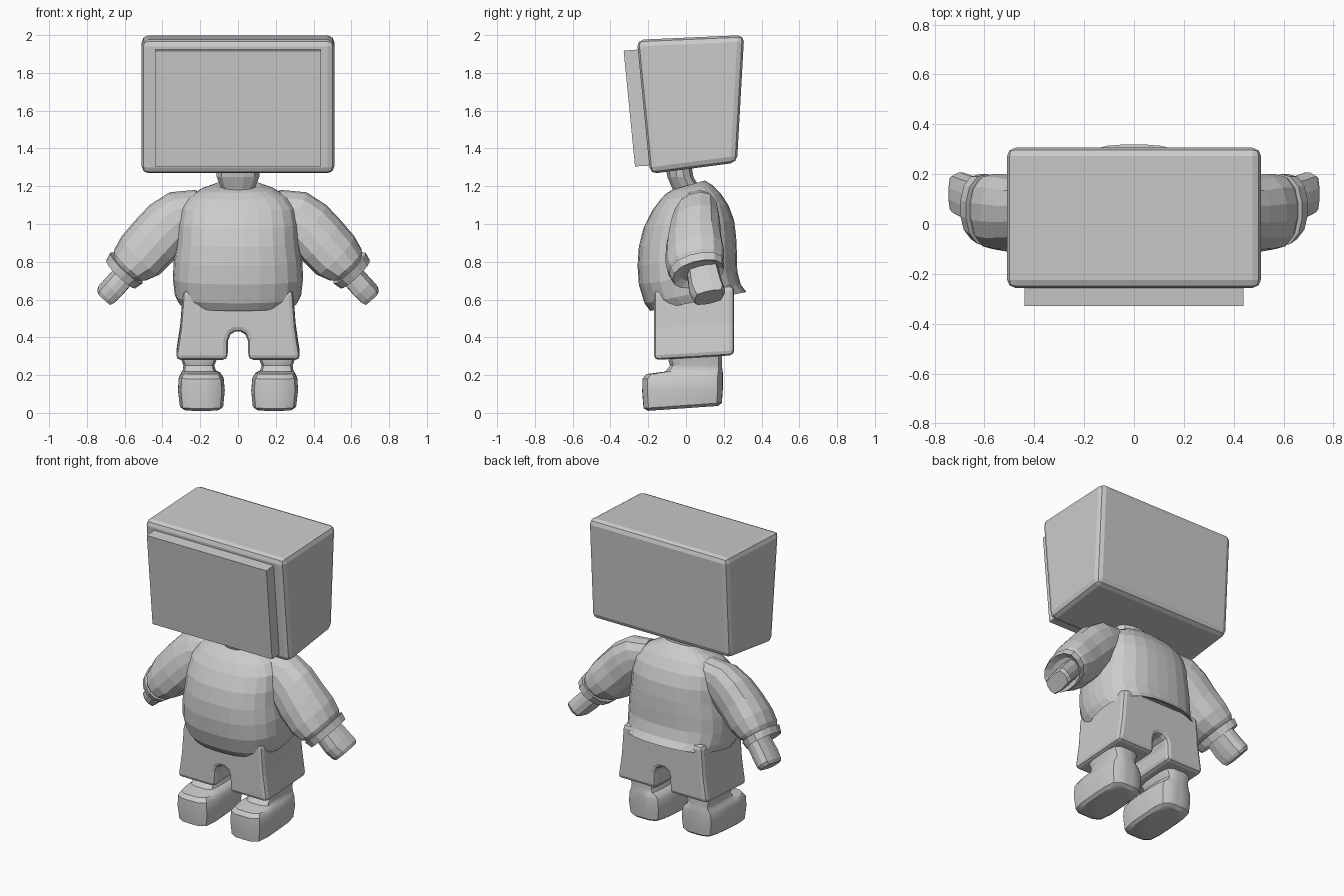
import bpy, bmesh, math
from mathutils import Vector

if "Cube" in bpy.data.objects:
    bpy.data.objects.remove(bpy.data.objects["Cube"], do_unlink=True)

grey = bpy.data.materials.new("light grey")
grey.use_nodes = True
COLOR = (0.6, 0.6, 0.6, 1)
grey.diffuse_color = COLOR
grey.node_tree.nodes["Principled BSDF"].inputs["Base Color"].default_value = COLOR


def finish(name, bm, smooth=None):
    bmesh.ops.recalc_face_normals(bm, faces=bm.faces)
    mesh = bpy.data.meshes.new(name)
    bm.to_mesh(mesh)
    bm.free()
    mesh.materials.append(grey)
    ob = bpy.data.objects.new(name, mesh)
    bpy.context.collection.objects.link(ob)
    if smooth:
        bpy.ops.object.select_all(action='DESELECT')
        ob.select_set(True)
        bpy.context.view_layer.objects.active = ob
        bpy.ops.object.shade_smooth_by_angle(angle=math.radians(smooth))
    return ob


def ring(center, u, v, power, sides):
    """Rounded-rectangle loop spanned by the half axes u and v."""
    pts = []
    for i in range(sides):
        a = math.tau * (i + 0.5) / sides
        c, s = math.cos(a), math.sin(a)
        k = (abs(c) ** power + abs(s) ** power) ** (-1 / power)
        pts.append(Vector(center) + Vector(u) * c * k + Vector(v) * s * k)
    return pts


def loft(name, rings, smooth=None):
    bm = bmesh.new()
    loops = [[bm.verts.new(p) for p in r] for r in rings]
    n = len(loops[0])
    for a, b in zip(loops, loops[1:]):
        for i in range(n):
            j = (i + 1) % n
            bm.faces.new((a[i], a[j], b[j], b[i]))
    bm.faces.new(loops[0][::-1])
    bm.faces.new(loops[-1])
    return finish(name, bm, smooth)


def prism(name, outline, offset, bevel=0, shear=0):
    """Extrude a closed outline by offset, then bevel the hard edges."""
    bm = bmesh.new()
    face = bm.faces.new([bm.verts.new(p) for p in outline])
    ext = bmesh.ops.extrude_face_region(bm, geom=[face])
    for v in ext["geom"]:
        if isinstance(v, bmesh.types.BMVert):
            v.co += Vector(offset)
    bmesh.ops.recalc_face_normals(bm, faces=bm.faces)
    for v in bm.verts:
        v.co.z += shear * v.co.y
    if bevel:
        edges = [e for e in bm.edges if e.calc_face_angle(0) > 0.7]
        bmesh.ops.bevel(bm, geom=edges, offset=bevel, segments=2,
                        profile=0.5, affect='EDGES', clamp_overlap=True)
    return finish(name, bm)


# Monitor head and its raised screen
head = [(-0.26, 1.975), (0.308, 2.0), (0.27, 1.325), (-0.19, 1.265)]
prism("head", [(-0.51, y, z) for y, z in head], (1.02, 0, 0), 0.035)
screen = [(-0.33, 1.917), (-0.24, 1.925), (-0.17, 1.31), (-0.27, 1.305)]
prism("screen", [(-0.44, y, z) for y, z in screen], (0.88, 0, 0))

# Neck, flaring into the head
loft("neck", [ring((0, y, z), (w, 0, 0), (0, d, 0), 2.5, 12) for y, z, w, d in
              [(0.03, 1.12, 0.09, 0.08), (0, 1.19, 0.09, 0.075),
               (-0.03, 1.25, 0.115, 0.07), (-0.04, 1.31, 0.12, 0.07)]])

# Shirt body: front y, front z, back y, back z, half width
shirt = [(-0.15, 0.60, 0.25, 0.68, 0.29),
         (-0.19, 0.54, 0.32, 0.64, 0.315),
         (-0.22, 0.58, 0.29, 0.68, 0.335),
         (-0.25, 0.68, 0.272, 0.75, 0.345),
         (-0.257, 0.78, 0.27, 0.84, 0.34),
         (-0.25, 0.88, 0.266, 0.93, 0.325),
         (-0.225, 0.98, 0.255, 1.02, 0.32),
         (-0.18, 1.07, 0.225, 1.10, 0.305),
         (-0.135, 1.13, 0.185, 1.16, 0.26),
         (-0.10, 1.165, 0.14, 1.205, 0.19),
         (-0.075, 1.18, 0.10, 1.23, 0.12)]
loft("shirt", [ring((0, (f + b) / 2, (fz + bz) / 2), (w, 0, 0),
                    (0, (b - f) / 2, (bz - fz) / 2), 2.6, 28)
               for f, fz, b, bz, w in shirt])

# Shorts: arched outline, one half mirrored to the other
half = [(0.29, 0.66), (0.305, 0.46), (0.33, 0.29), (0.055, 0.29),
        (0.053, 0.39), (0.04, 0.425), (0.015, 0.44)]
outline = half + [(-x, z) for x, z in reversed(half)]
prism("shorts", [(x, -0.17, z) for x, z in outline], (0, 0.425, 0), 0.025, 0.06)

# Sleeve sections: x, y, z, half thickness, half depth, tilt in degrees
sleeve = [(0.20, 0.05, 1.06, 0.12, 0.10, 80),
          (0.30, 0.05, 1.045, 0.135, 0.12, 62),
          (0.37, 0.045, 0.99, 0.145, 0.135, 48),
          (0.44, 0.04, 0.915, 0.145, 0.145, 44),
          (0.515, 0.045, 0.835, 0.14, 0.155, 44),
          (0.57, 0.05, 0.785, 0.115, 0.15, 43),
          (0.588, 0.055, 0.77, 0.095, 0.135, 42),
          (0.59, 0.055, 0.768, 0.115, 0.145, 42),
          (0.62, 0.065, 0.735, 0.105, 0.135, 42),
          (0.605, 0.07, 0.75, 0.07, 0.10, 42)]
hand = [(0.57, 0.085, 0.765, 0.058, 0.08, 42),
        (0.66, 0.105, 0.665, 0.06, 0.088, 42),
        (0.695, 0.12, 0.628, 0.058, 0.086, 42),
        (0.708, 0.122, 0.612, 0.05, 0.075, 42)]


def limb(name, sections, side, power, sides):
    rings = []
    for x, y, z, t, d, tilt in sections:
        a = math.radians(tilt)
        rings.append(ring((side * x, y, z),
                          (side * t * math.cos(a), 0, t * math.sin(a)),
                          (0, d, d * 0.2), power, sides))
    loft(name, rings)


# Boots: front y, back y, height, half width, centre x, sole slope
boot = [(-0.20, 0.17, 0.025, 0.095, 0.193, 0.07),
        (-0.225, 0.19, 0.04, 0.115, 0.193, 0.07),
        (-0.232, 0.195, 0.12, 0.124, 0.194, 0.03),
        (-0.23, 0.195, 0.185, 0.119, 0.195, 0.02),
        (-0.21, 0.195, 0.21, 0.105, 0.197, 0.02),
        (-0.11, 0.193, 0.222, 0.088, 0.205, 0.03),
        (-0.085, 0.19, 0.25, 0.082, 0.207, 0),
        (-0.095, 0.19, 0.285, 0.095, 0.207, 0),
        (-0.095, 0.19, 0.34, 0.095, 0.207, 0)]

for side, word in ((1, "left"), (-1, "right")):
    limb(word + "_sleeve", sleeve, side, 2.3, 14)
    limb(word + "_hand", hand, side, 4, 12)
    loft(word + "_boot",
         [ring((side * c, (f + b) / 2, z + s * (f + b) / 2), (w, 0, 0),
               (0, (b - f) / 2, s * (b - f) / 2), 5, 20)
          for f, b, z, w, c, s in boot], 35)
